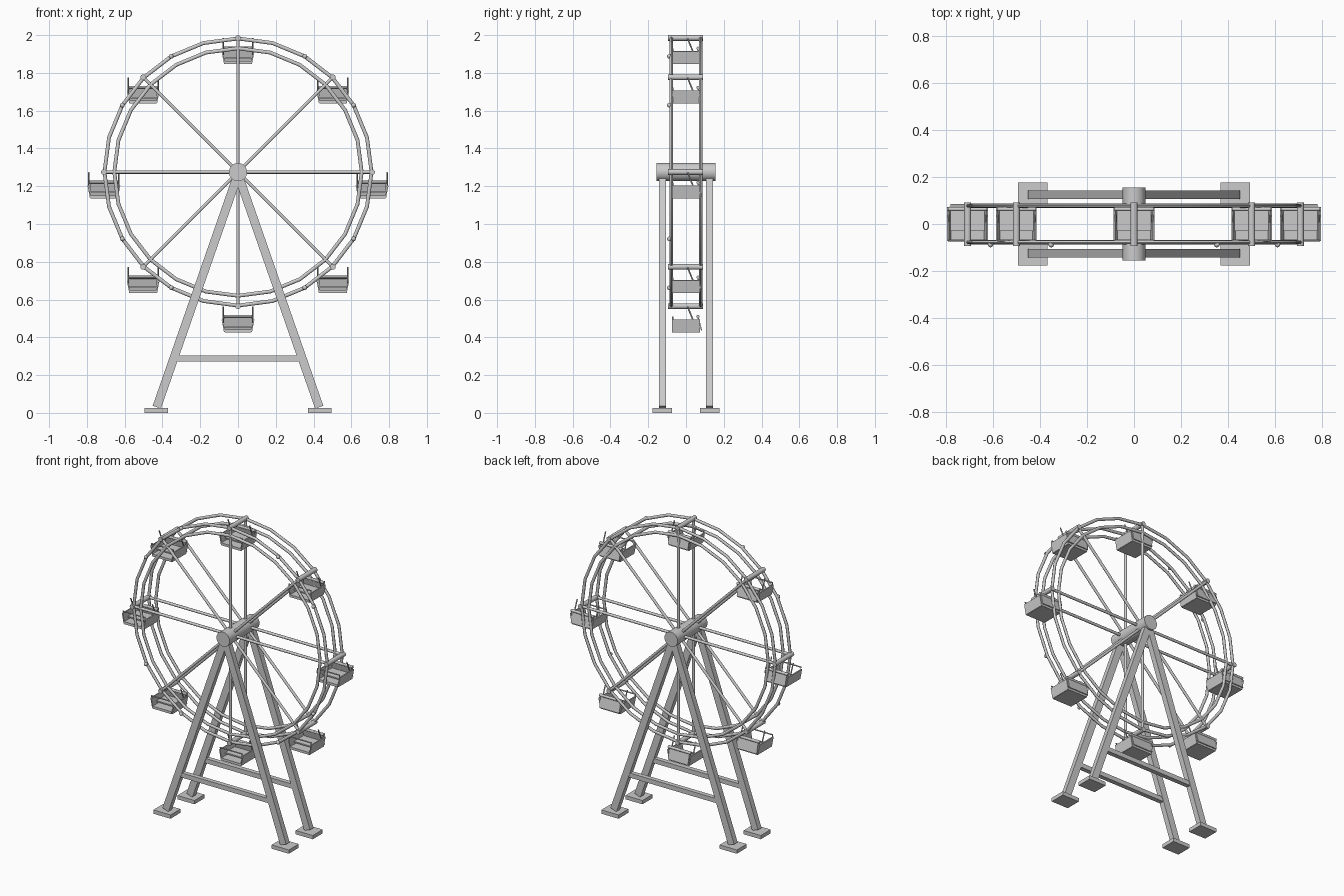
import bpy, bmesh
from math import sin, cos, pi, radians
from mathutils import Matrix, Vector

cube = bpy.data.objects.get("Cube")
if cube:
    bpy.data.objects.remove(cube)

# One plain grey metal
grey = bpy.data.materials.new("grey_metal")
grey.use_nodes = True
grey.diffuse_color = (0.6, 0.6, 0.6, 1)
grey.node_tree.nodes["Principled BSDF"].inputs["Base Color"].default_value = (0.6, 0.6, 0.6, 1)

HUB = Vector((0, 0, 1.275))
R_OUT, R_IN, RIM_Y = 0.71, 0.655, 0.078


def rod(bm, a, b, r, sides=12):
    a, b = Vector(a), Vector(b)
    d = b - a
    m = Matrix.Translation((a + b) / 2) @ d.to_track_quat('Z', 'Y').to_matrix().to_4x4()
    bmesh.ops.create_cone(bm, cap_ends=True, segments=sides, radius1=r, radius2=r,
                          depth=d.length, matrix=m)


def beam(bm, a, b, width, depth):
    """Square-cut beam from a to b in an xz plane; depth runs along y."""
    a, b = Vector(a), Vector(b)
    d = (b - a).normalized()
    y = Vector((0, 1, 0))
    rot = Matrix((y.cross(d), y, d)).transposed().to_4x4()
    m = Matrix.Translation((a + b) / 2) @ rot @ Matrix.Diagonal((width, depth, (b - a).length, 1))
    bmesh.ops.create_cube(bm, size=1, matrix=m)


def box(bm, loc, size, tilt=0, axis='X'):
    m = (Matrix.Translation(loc) @ Matrix.Rotation(tilt, 4, axis)
         @ Matrix.Diagonal((*size, 1)))
    bmesh.ops.create_cube(bm, size=1, matrix=m)


def make_mesh(name, bm, smooth=False):
    bmesh.ops.recalc_face_normals(bm, faces=bm.faces)
    me = bpy.data.meshes.new(name)
    bm.to_mesh(me)
    bm.free()
    me.materials.append(grey)
    if smooth:
        me.shade_smooth()
        me.set_sharp_from_angle(angle=radians(40))
    return me


def place(name, me, loc=(0, 0, 0)):
    ob = bpy.data.objects.new(name, me)
    ob.location = loc
    bpy.context.collection.objects.link(ob)
    return ob


def around(angle, radius, y=0):
    return HUB + Vector((sin(angle) * radius, y, cos(angle) * radius))


# Rims: faceted rings of tube, two on each side of the wheel
def ring(name, radius, tube, y, steps=24, sides=10):
    bm = bmesh.new()
    loops = []
    for i in range(steps):
        t = 2 * pi * i / steps
        loops.append([bm.verts.new(around(t, radius + tube * cos(s), y + tube * 0.85 * sin(s)))
                      for s in (2 * pi * k / sides for k in range(sides))])
    for i in range(steps):
        p, q = loops[i], loops[(i + 1) % steps]
        for k in range(sides):
            n = (k + 1) % sides
            bm.faces.new((p[k], p[n], q[n], q[k]))
    place(name, make_mesh(name, bm, True))


for side, y in (("front", -RIM_Y), ("back", RIM_Y)):
    ring(side + "_outer_rim", R_OUT - 0.003, 0.01, y)
    ring(side + "_inner_rim", R_IN, 0.01, y)
    # Spokes
    bm = bmesh.new()
    for i in range(8):
        rod(bm, around(0, 0, y), around(i * pi / 4, R_OUT, y), 0.009)
    place(side + "_spokes", make_mesh("spokes", bm, True))

# Hub axle
bm = bmesh.new()
rod(bm, HUB - Vector((0, 0.156, 0)), HUB + Vector((0, 0.156, 0)), 0.048, 32)
place("hub", make_mesh("hub", bm, True))

# Cross bars that carry the cabins
bm = bmesh.new()
for i in range(8):
    rod(bm, around(i * pi / 4, R_OUT, -0.094), around(i * pi / 4, R_OUT, 0.091), 0.015, 16)
place("cross_bars", make_mesh("cross_bars", bm, True))

# Bulbs on the front rim
bm = bmesh.new()
for i in range(24):
    if i % 6 in (2, 4):
        m = Matrix.Translation(around(i * pi / 12, R_OUT - 0.003, -0.088))
        bmesh.ops.create_uvsphere(bm, u_segments=12, v_segments=8, radius=0.012, matrix=m)
place("bulbs", make_mesh("bulbs", bm, True))

# Support frames: two legs, a tie beam and foot pads on each side
for side, y in (("front", -0.125), ("back", 0.125)):
    bm = bmesh.new()
    for s in (-1, 1):
        beam(bm, (s * 0.43, y, 0.03), (s * 0.003, y, 1.255), 0.046, 0.036)
    place(side + "_legs", make_mesh("legs", bm))
    bm = bmesh.new()
    box(bm, (0, y, 0.288), (0.65, 0.03, 0.03))
    place(side + "_tie_beam", make_mesh("tie_beam", bm))
    bm = bmesh.new()
    for s in (-1, 1):
        box(bm, (s * 0.432, y, 0.0125), (0.125, 0.103, 0.025))
    place(side + "_foot_pads", make_mesh("foot_pads", bm))

# Cabin: open-fronted tub hung below its pivot at the origin
bm = bmesh.new()
box(bm, (0, 0, -0.131), (0.14, 0.148, 0.016))                      # floor
box(bm, (0, 0.02, -0.108), (0.145, 0.1, 0.008))                    # seat
box(bm, (0, 0.072, -0.088), (0.145, 0.006, 0.085), radians(14))    # leaning back
for s in (-1, 1):
    box(bm, (s * 0.077, 0, -0.104), (0.007, 0.146, 0.068), s * radians(11), 'Y')  # sides
cabin = make_mesh("cabin", bm)

# Hangers and rails of a cabin
bm = bmesh.new()
for s in (-1, 1):
    rod(bm, (s * 0.079, 0.008, -0.002), (s * 0.079, 0.038, -0.075), 0.004, 8)
    rod(bm, (s * 0.079, 0.064, -0.055), (s * 0.079, 0.07, -0.09), 0.004, 8)
    rod(bm, (s * 0.079, -0.07, -0.058), (s * 0.079, -0.07, -0.08), 0.003, 8)
rod(bm, (-0.083, 0.064, -0.055), (0.083, 0.064, -0.055), 0.009, 10)
rod(bm, (-0.083, -0.07, -0.058), (0.083, -0.07, -0.058), 0.004, 8)
rails = make_mesh("cabin_rails", bm, True)

for i in range(8):
    pivot = around(i * pi / 4, R_OUT)
    place(f"cabin_{i + 1}", cabin, pivot)
    place(f"cabin_rails_{i + 1}", rails, pivot)
